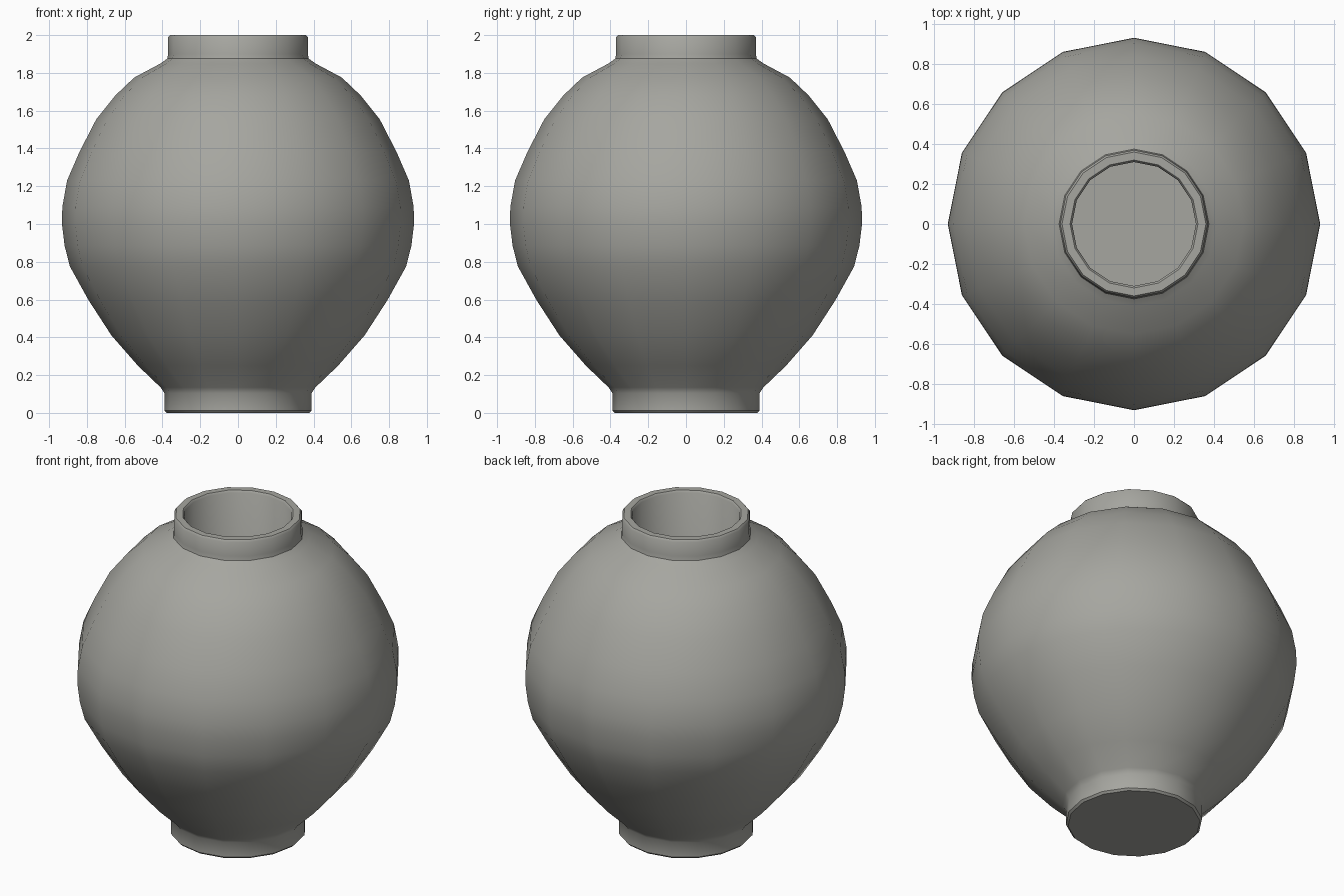
import bpy, bmesh, math

if "Cube" in bpy.data.objects:
    bpy.data.objects.remove(bpy.data.objects["Cube"])

SIDES = 16

# outer wall from the foot up, over the rim, then down the straight bore
PROFILE = [
    (0.378, 0.0), (0.39, 0.012), (0.39, 0.105), (0.41, 0.135),
    (0.53, 0.25), (0.67, 0.41), (0.79, 0.595), (0.89, 0.775),
    (0.918, 0.885), (0.932, 1.0), (0.93, 1.09), (0.905, 1.23),
    (0.84, 1.38), (0.75, 1.555), (0.65, 1.68), (0.55, 1.775),
    (0.41, 1.85), (0.375, 1.875), (0.37, 1.90), (0.37, 1.988),
    (0.36, 2.0), (0.32, 2.0), (0.31, 1.988), (0.31, 0.12),
]

# pale stone glaze
glaze = bpy.data.materials.new("grey_glaze")
glaze.diffuse_color = (0.38, 0.38, 0.35, 1)
glaze.use_nodes = True
glaze.node_tree.nodes["Principled BSDF"].inputs["Base Color"].default_value = glaze.diffuse_color


def lathe(name, profile, material):
    bm = bmesh.new()
    rings = []
    for r, z in profile:
        rings.append([bm.verts.new((r * math.cos(2 * math.pi * i / SIDES),
                                    r * math.sin(2 * math.pi * i / SIDES), z))
                      for i in range(SIDES)])
    for a, b in zip(rings, rings[1:]):
        for i in range(SIDES):
            j = (i + 1) % SIDES
            bm.faces.new((a[i], a[j], b[j], b[i]))
    # underside and inner floor
    bm.faces.new(rings[0][::-1])
    bm.faces.new(rings[-1])
    bmesh.ops.recalc_face_normals(bm, faces=bm.faces[:])
    mesh = bpy.data.meshes.new(name)
    bm.to_mesh(mesh)
    bm.free()
    mesh.materials.append(material)
    obj = bpy.data.objects.new(name, mesh)
    bpy.context.collection.objects.link(obj)
    return obj


# vase
vase = lathe("vase", PROFILE, glaze)
bpy.context.view_layer.objects.active = vase
vase.select_set(True)
bpy.ops.object.shade_smooth_by_angle(angle=math.radians(40))
